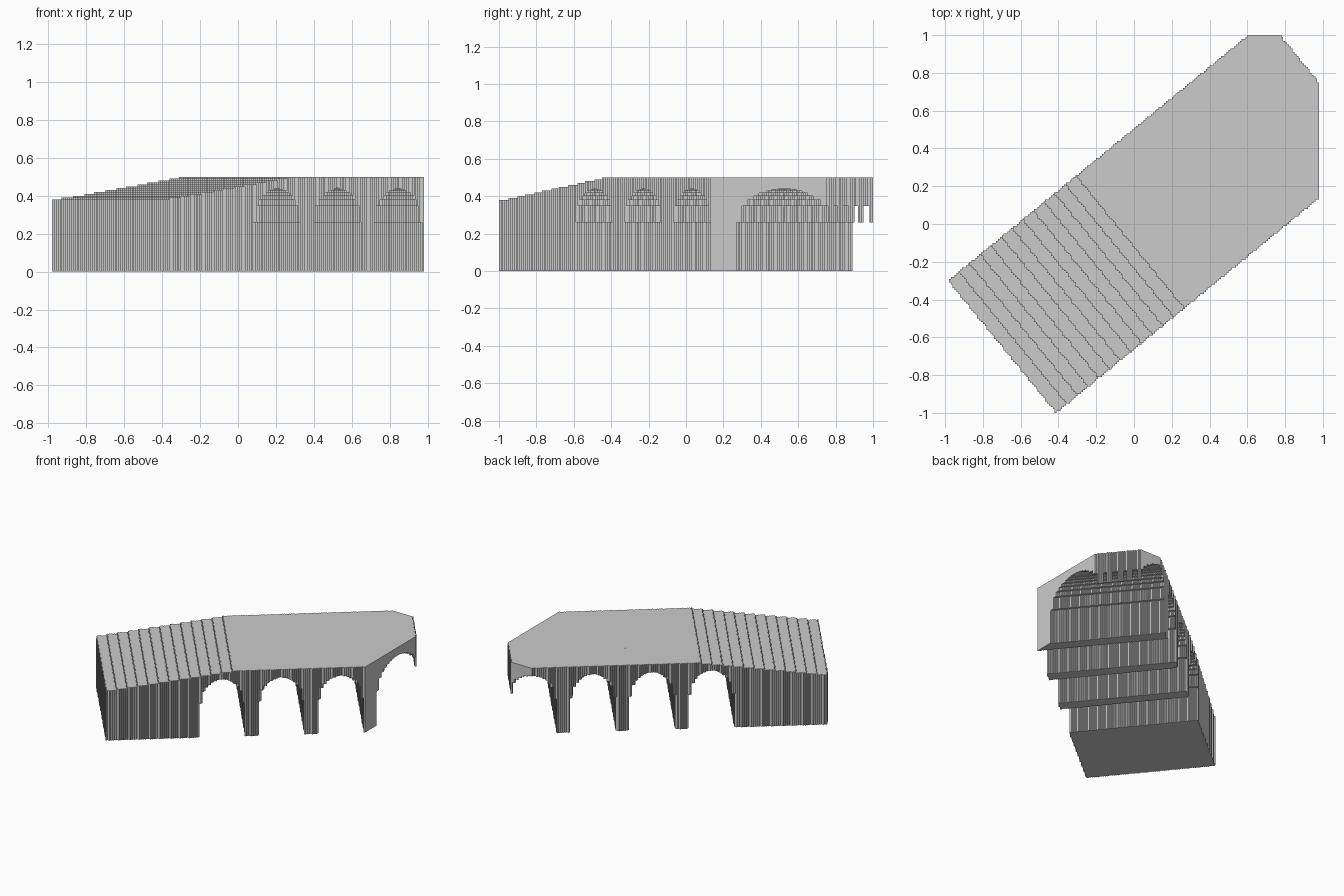
import bpy, math

if "Cube" in bpy.data.objects:
    bpy.data.objects.remove(bpy.data.objects["Cube"])

CELL = 0.01                      # block size of the stepped surfaces
NX, NY = 196, 200                # block grid, clips the bridge at its far corner
ANG = math.atan2(1.30, 1.59)     # bridge axis in plan
C, S = math.cos(ANG), math.sin(ANG)
OX, OY = -0.985, -0.30           # back corner of the ramp end
LENGTH, WIDTH, RAMP = 2.185, 0.905, 0.875
ARCH0, PITCH, SPAN, STEP = 0.643, 0.411, 0.325, 0.0203
SPRING, RISE = 0.26, 0.18


def local(i, j):
    """Distance along and across the bridge for a block centre."""
    x = -0.98 + (i + 0.5) * CELL - OX
    y = -1.0 + (j + 0.5) * CELL - OY
    return x * C + y * S, x * S - y * C


def deck_height(u):
    return 0.5 if u >= RAMP else 0.38 + 0.01 * math.floor(u / RAMP * 12)


def underside(u):
    """Stepped elliptical arch soffit, or ground at piers."""
    for k in range(4):
        d = u - ARCH0 - k * PITCH
        if 0 < d < SPAN:
            d = math.floor(min(d, SPAN - d) / STEP) * STEP
            r = 1 - d / (SPAN / 2)
            return SPRING + RISE * math.sqrt(max(0.0, 1 - r * r))
    return 0.0


# Solid span (underside, top, part) of every column
cols = {}
for i in range(NX):
    for j in range(NY):
        u, v = local(i, j)
        if 0 <= u <= LENGTH and 0 <= v <= WIDTH:
            b = underside(u)
            part = "approach_ramp" if u < ARCH0 else "arch_span" if b else "pier"
            cols[i, j] = (b, deck_height(u), part)

parts = {n: ([], []) for n in ("approach_ramp", "arch_span", "pier")}


def quad(part, pts):
    verts, faces = parts[part]
    n = len(verts)
    verts.extend(pts)
    faces.append((n, n + 1, n + 2, n + 3))


def px(i):
    return -0.98 + i * CELL


def py(j):
    return -1.0 + j * CELL


# Deck and soffit faces, merged into runs along x
for j in range(NY):
    i = 0
    while i < NX:
        c = cols.get((i, j))
        e = i + 1
        if c:
            while cols.get((e, j)) == c:
                e += 1
            b, t, part = c
            x0, x1, y0, y1 = px(i), px(e), py(j), py(j + 1)
            quad(part, [(x0, y0, t), (x1, y0, t), (x1, y1, t), (x0, y1, t)])
            quad(part, [(x0, y1, b), (x1, y1, b), (x1, y0, b), (x0, y0, b)])
        i = e

# Stepped side walls, pier faces and arch risers
for (i, j), (b, t, part) in cols.items():
    x0, x1, y0, y1 = px(i), px(i + 1), py(j), py(j + 1)
    sides = ((1, 0, (x1, y0), (x1, y1)), (-1, 0, (x0, y1), (x0, y0)),
             (0, 1, (x1, y1), (x0, y1)), (0, -1, (x0, y0), (x1, y0)))
    for di, dj, p, q in sides:
        n = cols.get((i + di, j + dj))
        spans = [(b, t)] if n is None else [(n[1], t), (b, n[0])]
        for lo, hi in spans:
            if hi > lo + 1e-6:
                quad(part, [(*p, lo), (*q, lo), (*q, hi), (*p, hi)])

for name, (verts, faces) in parts.items():
    mesh = bpy.data.meshes.new(name)
    mesh.from_pydata(verts, [], faces)
    mesh.update()
    bpy.context.collection.objects.link(bpy.data.objects.new(name, mesh))
